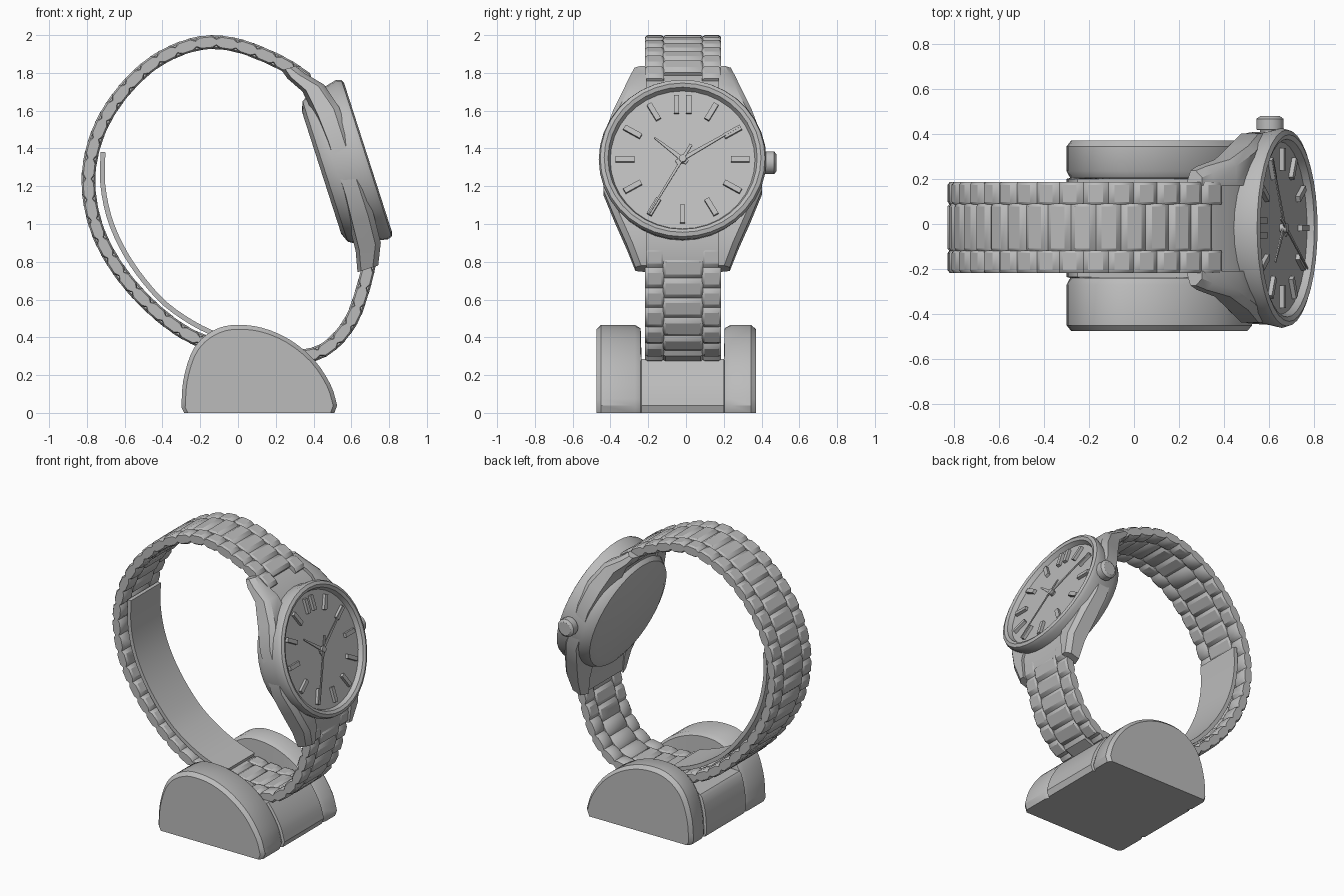
import bpy, bmesh, math
from mathutils import Vector

if "Cube" in bpy.data.objects:
    bpy.data.objects.remove(bpy.data.objects["Cube"])

grey = bpy.data.materials.new("plain grey")
grey.use_nodes = True
COLOUR = (0.5, 0.5, 0.5, 1)
grey.diffuse_color = COLOUR
grey.node_tree.nodes["Principled BSDF"].inputs["Base Color"].default_value = COLOUR

YC = -0.018                                # middle of the watch across y
FACE = Vector((0.685, YC, 1.35))           # centre of the watch face
UP = Vector((-0.306, 0, 0.952))            # towards twelve o'clock
OUT = Vector((0.952, 0, 0.306))            # out of the dial


def local(y, u, n):
    """Point in the tilted frame of the watch head."""
    return FACE + Vector((0, y, 0)) + UP * u + OUT * n


def finish(name, bm):
    bmesh.ops.recalc_face_normals(bm, faces=bm.faces)
    mesh = bpy.data.meshes.new(name)
    bm.to_mesh(mesh)
    bm.free()
    mesh.materials.append(grey)
    obj = bpy.data.objects.new(name, mesh)
    bpy.context.collection.objects.link(obj)
    bpy.ops.object.select_all(action='DESELECT')
    obj.select_set(True)
    bpy.context.view_layer.objects.active = obj
    bpy.ops.object.shade_smooth_by_angle(angle=math.radians(35))
    return obj


def loft(bm, rings):
    """Skin a row of equal rings and cap both ends."""
    rows = [[bm.verts.new(p) for p in ring] for ring in rings]
    for a, b in zip(rows, rows[1:]):
        for i in range(len(a)):
            j = (i + 1) % len(a)
            bm.faces.new((a[i], a[j], b[j], b[i]))
    bm.faces.new(rows[0])
    bm.faces.new(rows[-1])


def smooth_path(points, steps=8):
    """Catmull-Rom curve through (x, z) points."""
    p = [Vector(q) for q in points]
    p = [2 * p[0] - p[1]] + p + [2 * p[-1] - p[-2]]
    out = []
    for a, b, c, d in zip(p, p[1:], p[2:], p[3:]):
        for k in range(steps):
            t = k / steps
            out.append(0.5 * (2 * b + (c - a) * t + (2 * a - 5 * b + 4 * c - d) * t ** 2
                              + (3 * b - a - 3 * c + d) * t ** 3))
    return out + [p[-2]]


def sampler(path):
    """Return the path length and a function: distance -> point, outward normal."""
    dist = [0]
    for a, b in zip(path, path[1:]):
        dist.append(dist[-1] + (b - a).length)

    def at(s):
        i = 0
        while i < len(path) - 2 and dist[i + 1] < s:
            i += 1
        t = (path[i + 1] - path[i]).normalized()
        return path[i] + t * (s - dist[i]), Vector((t.y, -t.x))
    return dist[-1], at


# Stand: rounded block with a groove for the bracelet
profile = smooth_path([(-0.3, 0.03), (-0.29, 0.17), (-0.25, 0.31), (-0.19, 0.395),
                       (-0.1, 0.45), (0, 0.466), (0.13, 0.45), (0.27, 0.39), (0.4, 0.285),
                       (0.49, 0.15), (0.525, 0.04)], 3)
profile = [Vector((-0.285, 0))] + profile + [Vector((0.51, 0))]
stations = [(-0.475, 0.95, 1), (-0.45, 1, 1), (-0.27, 1, 1), (-0.24, 0.96, 1),
            (-0.235, 1, 0.285), (0.2, 1, 0.285), (0.205, 0.96, 1), (0.235, 1, 1),
            (0.345, 1, 1), (0.37, 0.95, 1)]
bm = bmesh.new()
loft(bm, [[(0.11 + (p.x - 0.11) * s, y, min(p.y * s, top)) for p in profile]
          for y, s, top in stations])
finish("stand", bm)

# Bracelet: three columns of lens-shaped links, the middle one staggered
length, at = sampler(smooth_path([
    (0.38, 1.755), (0.27, 1.83), (0.15, 1.89), (0, 1.945), (-0.15, 1.963), (-0.3, 1.93),
    (-0.46, 1.845), (-0.61, 1.70), (-0.725, 1.52), (-0.785, 1.32), (-0.785, 1.13),
    (-0.73, 0.93), (-0.62, 0.74), (-0.47, 0.57), (-0.3, 0.435), (-0.15, 0.365),
    (0, 0.32), (0.2, 0.295), (0.4, 0.31), (0.51, 0.375), (0.6, 0.49), (0.65, 0.62),
    (0.69, 0.77), (0.7, 0.88)]))
LINKS = 37
pitch = length / LINKS
LENS = [(-0.5, -0.5), (-0.28, -1), (0.28, -1), (0.5, -0.5),
        (0.5, 0.5), (0.28, 1), (-0.28, 1), (-0.5, 0.5)]


def link_column(name, y0, y1, shift, half):
    bm = bmesh.new()
    for k in range(LINKS - (1 if shift else 0)):
        s = (k + 0.5 + shift) * pitch
        rings = []
        for y, f in ((y0, 0.75), (y0 + 0.012, 1), (y1 - 0.012, 1), (y1, 0.75)):
            ring = []
            for a, h in LENS:
                p, n = at(min(max(s + a * pitch, 0), length))
                p = p + n * h * half * f
                ring.append((p.x, y, p.y))
            rings.append(ring)
        loft(bm, rings)
    finish(name, bm)


link_column("bracelet_middle_links", -0.121, 0.09, 0.5, 0.037)
link_column("bracelet_front_links", -0.217, -0.117, 0, 0.036)
link_column("bracelet_back_links", 0.086, 0.186, 0, 0.036)

# Clasp: thin curved blade inside the bracelet
length_c, at_c = sampler(smooth_path([(-0.715, 1.38), (-0.715, 1.2), (-0.67, 1.0),
                                      (-0.57, 0.8), (-0.42, 0.61), (-0.28, 0.5),
                                      (-0.14, 0.425), (0.02, 0.37)]))
rings = []
for k in range(25):
    p, n = at_c(length_c * k / 24)
    a, b = p + n * 0.013, p - n * 0.013
    rings.append([(a.x, -0.18, a.y), (a.x, 0.15, a.y), (b.x, 0.15, b.y), (b.x, -0.18, b.y)])
bm = bmesh.new()
loft(bm, rings)
finish("clasp_blade", bm)

# Case: turned body with raised bezel and sunk dial
SIDES = 36
turned = [(0.34, -0.255), (0.39, -0.235), (0.425, -0.18), (0.43, -0.09), (0.444, -0.03),
          (0.436, -0.005), (0.415, 0.004), (0.395, -0.005), (0.383, -0.035)]
angles = [2 * math.pi * i / SIDES for i in range(SIDES)]
bm = bmesh.new()
loft(bm, [[local(r * math.cos(a), r * math.sin(a), n) for a in angles] for r, n in turned])
finish("case", bm)

# Lugs: tapered flank on each side of the case, u / half width / top / bottom
flank = [(0.58, 0.255, -0.215, -0.29), (0.53, 0.275, -0.18, -0.275), (0.44, 0.305, -0.1, -0.22),
         (0.3, 0.365, -0.06, -0.2), (0.15, 0.42, -0.06, -0.19), (-0.15, 0.42, -0.06, -0.19),
         (-0.3, 0.36, -0.06, -0.2), (-0.45, 0.295, -0.07, -0.21), (-0.56, 0.25, -0.12, -0.235)]
for side, name in ((-1, "front_lugs"), (1, "back_lugs")):
    bm = bmesh.new()
    loft(bm, [[local(side * 0.19, u, top), local(side * (w - 0.03), u, top),
               local(side * w, u, top - 0.03), local(side * w, u, low + 0.02),
               local(side * 0.19, u, low)] for u, w, top, low in flank])
    finish(name, bm)

# End pieces joining case and bracelet
for name, rows in (("upper_end_piece", flank[:4]), ("lower_end_piece", flank[-3:])):
    bm = bmesh.new()
    loft(bm, [[local(y, u * 0.97, n) for y, n in ((-0.2, top - 0.015), (0.2, top - 0.015),
                                                 (0.2, low + 0.01), (-0.2, low + 0.01))]
              for u, w, top, low in rows])
    finish(name, bm)

# Crown: stem and knob at three o'clock
bm = bmesh.new()
loft(bm, [[local(y, r * math.sin(a), -0.085 + r * math.cos(a)) for a in angles[::3]]
          for y, r in ((0.38, 0.045), (0.435, 0.045), (0.437, 0.062), (0.485, 0.062),
                       (0.497, 0.045))])
finish("crown", bm)


def bar(bm, angle, r0, r1, w0, w1, low, high, offset=0):
    """Raised baton along a clock angle, measured clockwise from twelve."""
    d = Vector((math.sin(angle), math.cos(angle)))
    s = Vector((d.y, -d.x))
    rings = []
    for r, w in ((r0, w0), (r1, w1)):
        a, b = d * r + s * (offset + w), d * r + s * (offset - w)
        rings.append([local(a.x, a.y, low), local(a.x, a.y, high),
                      local(b.x, b.y, high), local(b.x, b.y, low)])
    loft(bm, rings)


# Hour markers, doubled at twelve
bm = bmesh.new()
for hour in range(12):
    for offset in ((-0.032, 0.032) if hour == 0 else (0,)):
        bar(bm, hour * math.pi / 6, 0.255, 0.355, 0.014, 0.014, -0.04, -0.015, offset)
finish("hour_markers", bm)

# Hands and centre pin
for name, y, u, tail, width, low in (("hour_hand", -0.15, 0.12, 0.03, 0.014, -0.024),
                                     ("minute_hand", 0.3, 0.18, 0.04, 0.012, -0.018),
                                     ("second_hand", -0.18, -0.31, 0.09, 0.008, -0.012)):
    bm = bmesh.new()
    bar(bm, math.atan2(y, u), -tail, math.hypot(y, u), width, 0.004, low, low + 0.006)
    finish(name, bm)
bm = bmesh.new()
loft(bm, [[local(0.02 * math.cos(a), 0.02 * math.sin(a), n) for a in angles[::3]]
          for n in (-0.04, -0.003)])
finish("centre_pin", bm)
